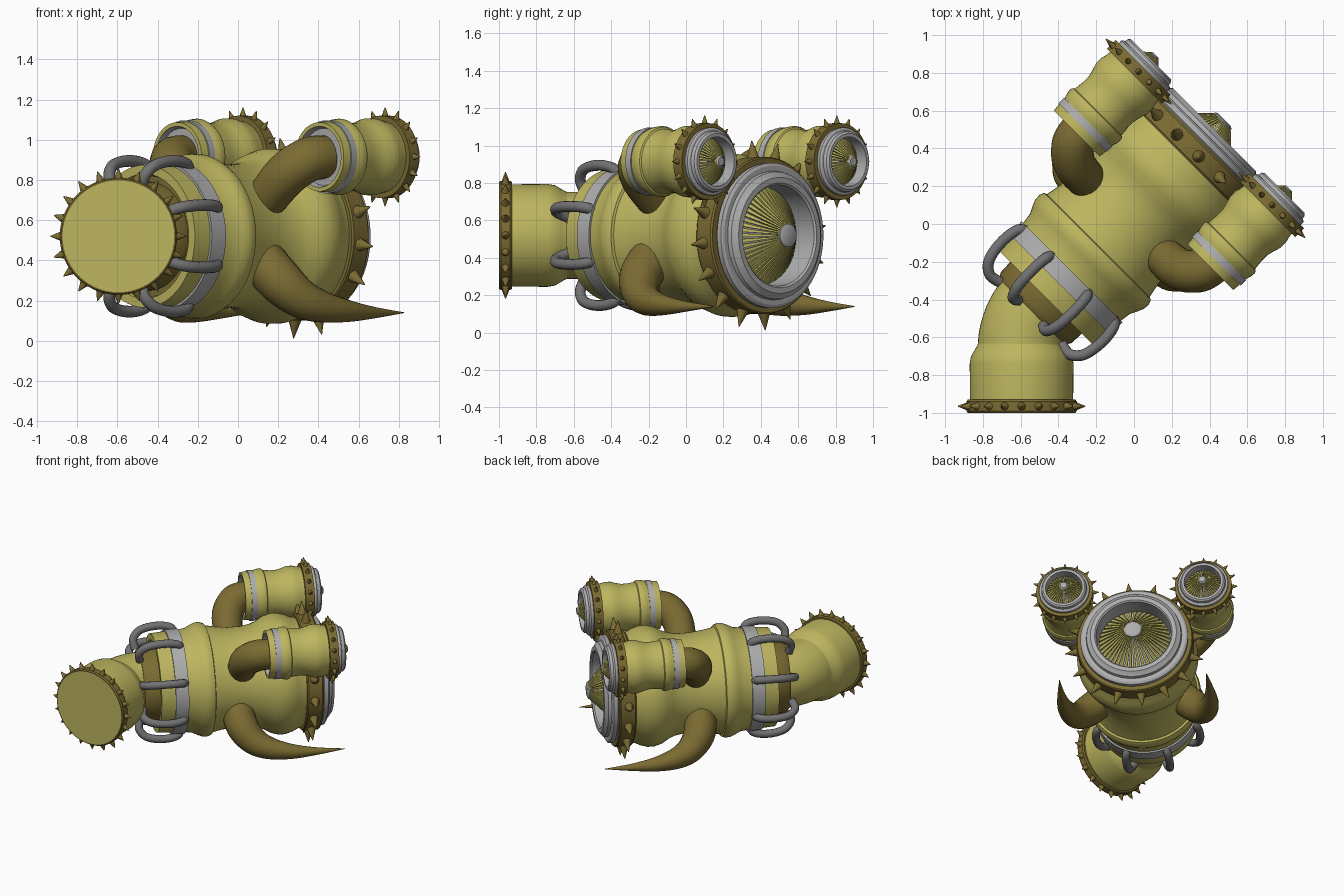
import bpy, bmesh, math
from mathutils import Vector, Matrix

if "Cube" in bpy.data.objects:
    bpy.data.objects.remove(bpy.data.objects["Cube"])

def material(name, c):
    m = bpy.data.materials.new(name)
    m.diffuse_color = (*c, 1)
    m.use_nodes = True
    m.node_tree.nodes["Principled BSDF"].inputs["Base Color"].default_value = m.diffuse_color
    return m

MATS = [material("olive_yellow", (0.51, 0.465, 0.115)), material("bronze", (0.20, 0.148, 0.032)),
        material("silver", (0.42, 0.42, 0.42)), material("dark_steel", (0.17, 0.17, 0.175))]
Y, B, S, D = range(4)

# Local frames: x = up, y = sideways, z = along the engine axis
H = math.sqrt(0.5)
def frame(side, up, t0=-0.053):
    t = t0 + side
    return Matrix(((0, H, H, t * H), (0, -H, H, -t * H), (1, 0, 0, up), (0, 0, 0, 1)))
MAIN = frame(0, 0.52)
# Intake frame: local z runs along +y
INTAKE = Matrix(((0, -1, 0, -0.595), (0, 0, 1, 0), (1, 0, 0, 0.52), (0, 0, 0, 1)))

def finish(name, bm, mat, angle=32):
    bmesh.ops.recalc_face_normals(bm, faces=bm.faces)
    for f in bm.faces:
        f.smooth = True
    for e in bm.edges:
        if len(e.link_faces) == 2 and e.calc_face_angle(0) > math.radians(angle):
            e.smooth = False
    bm.transform(mat)
    if mat.determinant() < 0:
        bmesh.ops.reverse_faces(bm, faces=bm.faces)
    me = bpy.data.meshes.new(name)
    bm.to_mesh(me)
    bm.free()
    for m in MATS:
        me.materials.append(m)
    ob = bpy.data.objects.new(name, me)
    bpy.context.collection.objects.link(ob)
    return ob

def lathe(name, prof, mat, n=56):
    """prof: (position along axis, radius, colour of the strip that follows)"""
    bm = bmesh.new()
    rings = []
    for z, r, c in prof:
        if r < 1e-4:
            rings.append([bm.verts.new((0, 0, z))] * n)
        else:
            rings.append([bm.verts.new((r * math.cos(2 * math.pi * i / n),
                                        r * math.sin(2 * math.pi * i / n), z)) for i in range(n)])
    for (a, b, p) in zip(rings, rings[1:], prof):
        for i in range(n):
            j = (i + 1) % n
            vs = list(dict.fromkeys((a[i], a[j], b[j], b[i])))
            bm.faces.new(vs).material_index = p[2]
    return finish(name, bm, mat)

def spikes(name, z, r, length, base, count, mat, phase=0):
    bm = bmesh.new()
    for i in range(count):
        m = (Matrix.Rotation(2 * math.pi * i / count + phase, 4, 'Z')
             @ Matrix.Translation((r + length / 2, 0, z)) @ Matrix.Rotation(math.pi / 2, 4, 'Y'))
        bmesh.ops.create_cone(bm, cap_ends=True, segments=10, radius1=base, radius2=0.002,
                              depth=length, matrix=m)
    for f in bm.faces:
        f.material_index = B
    return finish(name, bm, mat, 50)

def catmull(pts, steps=6):
    p = [pts[0]] + pts + [pts[-1]]
    out = []
    for i in range(1, len(p) - 2):
        a, b, c, d = [Vector(q) for q in p[i - 1:i + 3]]
        for k in range(steps):
            t = k / steps
            out.append(0.5 * (2 * b + (c - a) * t + (2 * a - 5 * b + 4 * c - d) * t * t
                              + (3 * b - a - 3 * c + d) * t ** 3))
    return out + [Vector(pts[-1])]

def sweep(bm, pts, color, n=20):
    """pts: (x, y, z, radius) points joined by a smooth round tube"""
    path = catmull(pts)
    rings, normal = [], None
    for i, q in enumerate(path):
        t = (path[min(i + 1, len(path) - 1)] - path[max(i - 1, 0)]).to_3d().normalized()
        if normal is None:
            normal = t.orthogonal()
        normal = (normal - t * normal.dot(t)).normalized()
        side = t.cross(normal)
        rings.append([bm.verts.new(q.to_3d() + q[3] * (normal * math.cos(a) + side * math.sin(a)))
                      for a in [2 * math.pi * k / n for k in range(n)]])
    fs = [bm.faces.new((a[i], a[(i + 1) % n], b[(i + 1) % n], b[i]))
          for a, b in zip(rings, rings[1:]) for i in range(n)]
    fs += [bm.faces.new(rings[0][::-1]), bm.faces.new(rings[-1])]
    for f in fs:
        f.material_index = color

def fan(name, r, z0, z1, count, mat):
    """Cone of separate flat slats that meet at a small hub"""
    bm = bmesh.new()
    w = 0.68 * math.pi / count
    for i in range(count):
        rot = Matrix.Rotation(2 * math.pi * i / count, 4, 'Z')
        shape = [(r, z0), (r, z0 + 0.012), (r * 0.2, z1), (r * 0.2, z1 - 0.02)]
        l, q = [[bm.verts.new(rot @ Vector((a, s * w * a, z))) for a, z in shape] for s in (-1, 1)]
        bm.faces.new(l)
        bm.faces.new(q[::-1])
        for k in range(4):
            bm.faces.new((l[k], l[k - 1], q[k - 1], q[k]))
    finish(name, bm, mat)
    lathe(name + "_hub", [(z1 - 0.025, 0, S), (z1 - 0.025, r * 0.24, S), (z1 - .004, r * 0.24, S),
                          (z1 + 0.004, r * 0.18, S), (z1 + 0.004, 0, S)], mat, 32)

# Main engine body: rear face, banded collar, ribbed shell, bronze ring, silver nozzle
lathe("engine_body", [
    (-.57, 0, B), (-.57, .30, Y), (-.605, .31, Y), (-.605, .355, Y), (-.505, .362, S), (-.505, .374, S),
    (-.41, .378, S), (-.41, .366, Y), (-.35, .375, Y), (-.31, .395, Y), (-.28, .408, Y), (-.245, .41, Y),
    (-.22, .40, Y), (-.215, .385, Y), (-.14, .37, Y), (-.04, .358, Y), (.05, .358, Y), (.12, .37, Y),
    (.17, .39, Y), (.22, .42, Y), (.27, .435, Y), (.32, .435, Y), (.37, .42, Y), (.41, .40, Y),
    (.44, .395, B), (.44, .413, B), (.45, .42, B), (.55, .42, B), (.56, .413, B),
    (.56, .375, S), (.57, .388, S), (.598, .388, S), (.608, .372, S), (.608, .345, S), (.63, .34, S),
    (.64, .325, S), (.655, .31, S), (.655, .28, S), (.645, .27, S), (.50, .268, S), (.50, 0, S)], MAIN, 72)
spikes("engine_ring_spikes", .495, .41, .10, .036, 16, MAIN, 0.1)
fan("engine_fan", .26, .51, .725, 44, MAIN)

# Bronze neck between the intake elbow and the body
lathe("neck", [(-.71, 0, B), (-.71, .245, B), (-.68, .265, B), (-.56, .27, B)], MAIN)

# Side thrusters, feeder pipes and horns, mirrored
for side, tag in ((-1, "left"), (1, "right")):
    P = frame(side * 0.5, 0.915)
    lathe(tag + "_thruster", [
        (.155, 0, S), (.155, .142, S), (.125, .152, Y), (.125, .172, Y), (.17, .176, S), (.17, .182, S),
        (.21, .182, S), (.21, .177, Y), (.235, .186, Y), (.265, .19, Y), (.28, .184, Y), (.285, .175, Y),
        (.34, .169, Y), (.38, .169, Y), (.42, .178, Y), (.46, .191, Y), (.50, .191, Y), (.53, .183, Y),
        (.555, .18, B), (.555, .205, B), (.62, .205, B), (.62, .18, S), (.64, .182, S), (.648, .174, S),
        (.65, .165, S), (.67, .161, S), (.68, .15, S), (.68, .132, S), (.60, .128, S), (.60, 0, S)], P, 48)
    spikes(tag + "_thruster_spikes", .588, .20, .046, .018, 16, P)
    fan(tag + "_thruster_fan", .125, .605, .71, 36, P)
    bm = bmesh.new()
    sweep(bm, [(.14, side * .22, 0, .095), (.22, side * .30, -.01, .105), (.315, side * .40, .005, .112),
               (.38, side * .475, .07, .112), (.395, side * .5, .165, .108)], B)
    finish(tag + "_feeder_pipe", bm, MAIN)
    bm = bmesh.new()
    sweep(bm, [(-.12, side * .27, -.045, .115), (-.22, side * .37, -.025, .115), (-.305, side * .44, .045, .10),
               (-.35, side * .49, .15, .08), (-.372, side * .525, .30, .055),
               (-.38, side * .535, .48, .028), (-.38, side * .53, .69, .002)], B)
    finish(tag + "_horn", bm, MAIN)

# Eight steel handles around the collar
bm = bmesh.new()
for i in range(8):
    a = math.pi / 8 + i * math.pi / 4
    sweep(bm, [(r * math.cos(a), r * math.sin(a), z, .029) for z, r in
               ((-.43, .35), (-.455, .388), (-.53, .405), (-.62, .40), (-.69, .375), (-.73, .32), (-.72, .25))],
          D, 12)
finish("collar_handles", bm, MAIN)

# Intake: bronze spiked ring, straight pipe, elbow into the body
lathe("intake", [(-1, 0, Y), (-1, .278, B), (-1, .285, B), (-.99, .292, B), (-.94, .292, B), (-.93, .285, B),
                 (-.93, .273, Y), (-.74, .275, Y), (-.70, .268, Y), (-.67, .25, Y), (-.645, .236, Y),
                 (-.63, .23, Y), (-.63, 0, Y)], INTAKE)
spikes("intake_spikes", -.965, .285, .053, .024, 20, INTAKE)
bm = bmesh.new()
sweep(bm, [(-.595, -.66, .52, .232), (-.59, -.60, .52, .232), (-.565, -.52, .52, .232),
           (-.515, -.44, .52, .232), (-.43, -.355, .52, .232)], Y, 48)
finish("intake_elbow", bm, Matrix.Identity(4))
